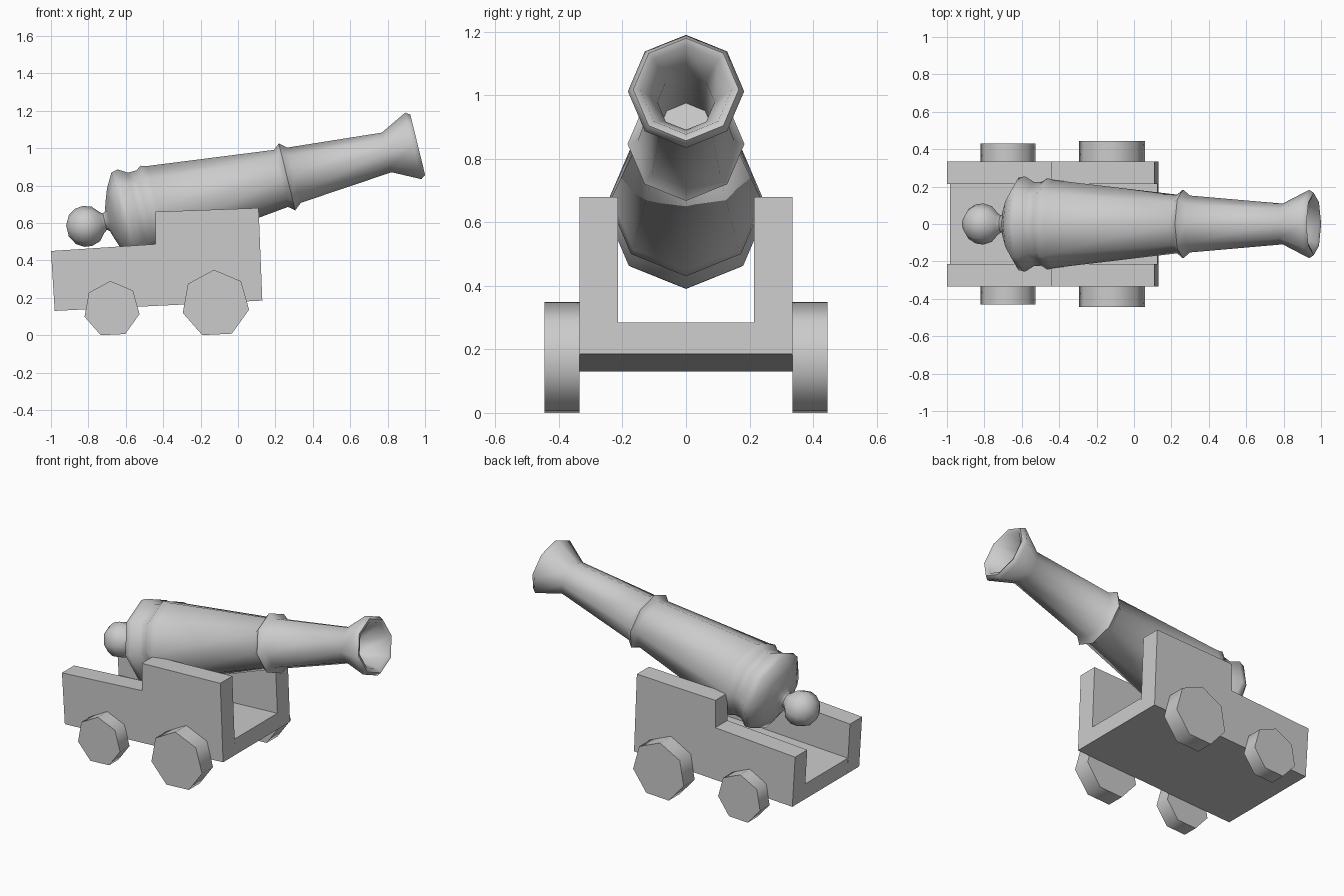
import bpy, bmesh, math

if "Cube" in bpy.data.objects:
    bpy.data.objects.remove(bpy.data.objects["Cube"])

TILT = math.radians(13.8)      # barrel elevation
LEAN = math.radians(2.8)       # carriage slope


def finish(name, bm, angle):
    bmesh.ops.recalc_face_normals(bm, faces=bm.faces)
    me = bpy.data.meshes.new(name)
    bm.to_mesh(me)
    bm.free()
    ob = bpy.data.objects.new(name, me)
    bpy.context.collection.objects.link(ob)
    bpy.ops.object.select_all(action='DESELECT')
    ob.select_set(True)
    bpy.context.view_layer.objects.active = ob
    bpy.ops.object.shade_smooth_by_angle(angle=math.radians(angle))
    return ob


def prism(name, profile, y0, y1, angle=60):
    """Extrude an x-z outline from y0 to y1."""
    bm = bmesh.new()
    a = [bm.verts.new((x, y0, z)) for x, z in profile]
    b = [bm.verts.new((x, y1, z)) for x, z in profile]
    n = len(profile)
    bm.faces.new(a)
    bm.faces.new(b[::-1])
    for i in range(n):
        j = (i + 1) % n
        bm.faces.new((a[i], a[j], b[j], b[i]))
    return finish(name, bm, angle)


def lathe(name, profile, sides=8):
    """Revolve (x on axis, radius) points around the tilted barrel axis."""
    bm = bmesh.new()
    rings = []
    for x, r in profile:
        cz = 1.012 + (x - 0.937) * math.tan(TILT)
        ring = []
        for k in range(sides):
            t = 2 * math.pi * k / sides
            up = r * math.cos(t)
            ring.append(bm.verts.new((x - up * math.sin(TILT), r * math.sin(t),
                                      cz + up * math.cos(TILT))))
        rings.append(ring)
    for a, b in zip(rings, rings[1:]):
        for k in range(sides):
            j = (k + 1) % sides
            bm.faces.new((a[k], a[j], b[j], b[k]))
    bm.faces.new(rings[0])
    bm.faces.new(rings[-1])
    return finish(name, bm, 60)


# Barrel: rear knob, breech, reinforcing rings, flared muzzle and bore
lathe("barrel", [
    (-0.912, 0.03), (-0.885, 0.08), (-0.845, 0.105), (-0.805, 0.11),
    (-0.76, 0.095), (-0.73, 0.06), (-0.712, 0.045), (-0.698, 0.055),
    (-0.685, 0.10), (-0.66, 0.17), (-0.618, 0.247), (-0.583, 0.255),
    (-0.535, 0.225), (-0.49, 0.226), (-0.463, 0.245), (-0.43, 0.235),
    (0.23, 0.157), (0.262, 0.184), (0.30, 0.152), (0.795, 0.109),
    (0.937, 0.183), (0.961, 0.166), (0.953, 0.143), (0.80, 0.09), (0.45, 0.085)])

# Carriage: stepped side boards and floor
board = [(-1, 0.45), (-0.44, 0.487), (-0.44, 0.66), (0.11, 0.68),
         (0.13, 0.185), (-0.98, 0.13)]
floor = [(-0.985, 0.23), (0.126, 0.285), (0.13, 0.185), (-0.98, 0.13)]
prism("carriage_floor", floor, -0.214, 0.214)

# Seven-sided wheels on both sides, larger pair at the front
for side, s in (("left", 1), ("right", -1)):
    prism(side + "_side_board", board, s * 0.214, s * 0.335)
    for end, cx, cz, r, y in (("front", -0.12, 0.168, 0.182, 0.445),
                              ("rear", -0.675, 0.139, 0.151, 0.43)):
        pts = []
        for k in range(7):
            t = 2 * math.pi * k / 7 - LEAN
            pts.append((cx + r * math.sin(t), cz + r * math.cos(t)))
        prism(f"{side}_{end}_wheel", pts, s * 0.335, s * y)
